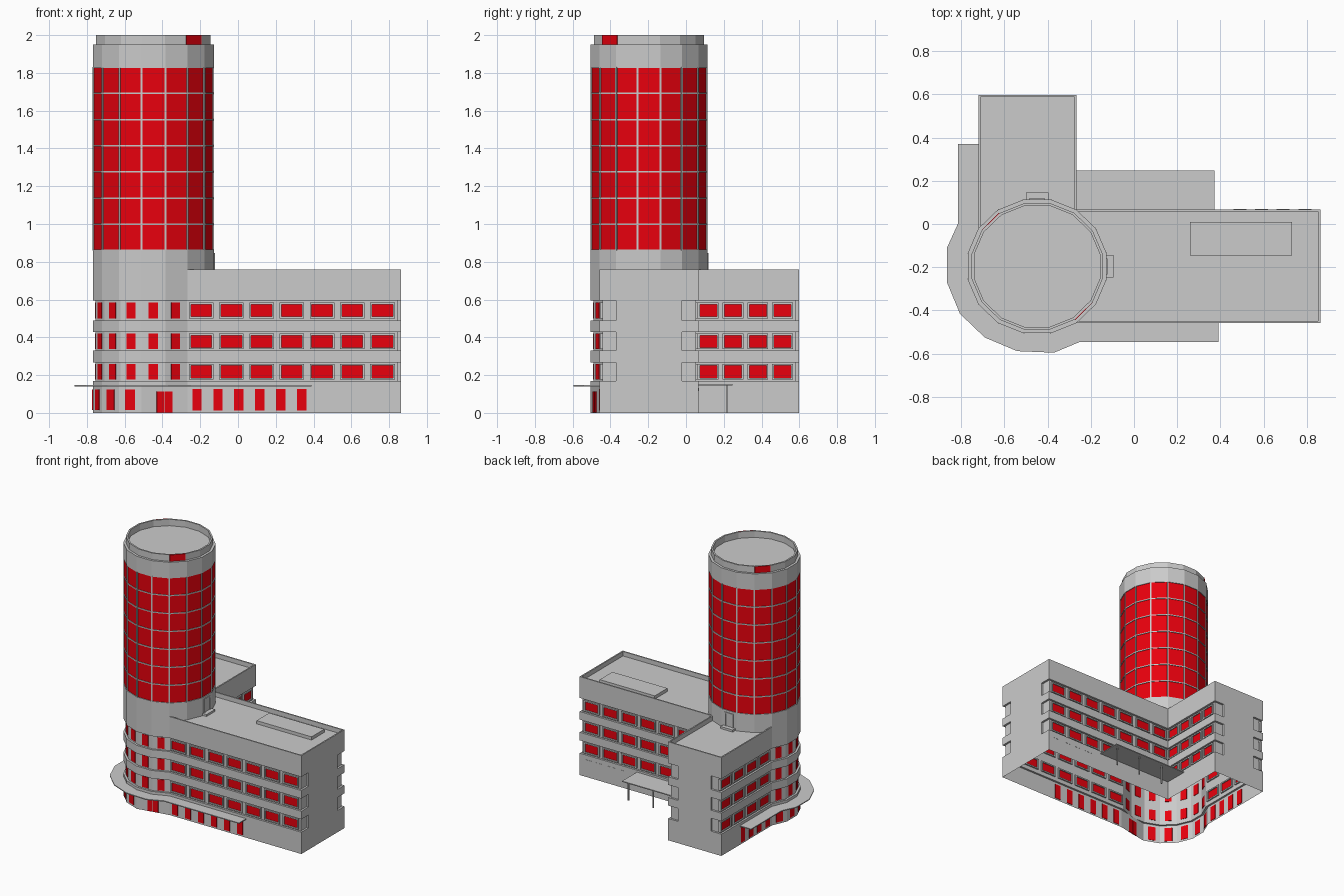
import bpy, bmesh
from math import sin, cos, radians, pi
from mathutils import Matrix, Vector

if "Cube" in bpy.data.objects:
    bpy.data.objects.remove(bpy.data.objects["Cube"])

red = bpy.data.materials.new("red_glass")
red.diffuse_color = (0.82, 0.0, 0.004, 1)
red.use_nodes = True
red.node_tree.nodes["Principled BSDF"].inputs["Base Color"].default_value = red.diffuse_color
CX, CY, R, N = -0.448, -0.196, 0.32, 16
SX, SY = 1.022, 0.985          # the tower is very slightly oval


def finish(name, bm, mat=None):
    bmesh.ops.recalc_face_normals(bm, faces=bm.faces)
    me = bpy.data.meshes.new(name)
    bm.to_mesh(me)
    bm.free()
    ob = bpy.data.objects.new(name, me)
    bpy.context.collection.objects.link(ob)
    if mat:
        me.materials.append(mat)
    return ob


def prisms(name, pts, spans, mat=None, bottom=False, top=False):
    """Upright walls along a closed outline, with optional caps"""
    bm = bmesh.new()
    for z0, z1 in spans:
        lo = [bm.verts.new((x, y, z0)) for x, y in pts]
        hi = [bm.verts.new((x, y, z1)) for x, y in pts]
        for i in range(len(pts)):
            j = (i + 1) % len(pts)
            bm.faces.new((lo[i], lo[j], hi[j], hi[i]))
        if bottom:
            bm.faces.new(lo[::-1])
        if top:
            bm.faces.new(hi)
    return finish(name, bm, mat)


def bands(name, outer, inner, spans, mat=None):
    """Closed rings of rectangular section between two outlines"""
    bm = bmesh.new()
    n = len(outer)
    for z0, z1 in spans:
        loops = [[bm.verts.new((x, y, z)) for x, y in pts]
                 for pts, z in ((outer, z0), (outer, z1), (inner, z1), (inner, z0))]
        for i in range(n):
            j = (i + 1) % n
            for k in range(4):
                a, b = loops[k], loops[(k + 1) % 4]
                bm.faces.new((a[i], a[j], b[j], b[i]))
    return finish(name, bm, mat)


def boxes(name, items, mat=None):
    """items: (x, y, z, width, depth, height, outward angle in degrees)"""
    bm = bmesh.new()
    for x, y, z, w, d, h, a in items:
        m = (Matrix.Translation((x, y, z)) @ Matrix.Rotation(radians(a + 90), 4, 'Z')
             @ Matrix.Diagonal((w, d, h, 1)))
        bmesh.ops.create_cube(bm, size=1, matrix=m)
    return finish(name, bm, mat)


def span_box(x0, x1, y0, y1, z0, z1):
    return ((x0 + x1) / 2, (y0 + y1) / 2, (z0 + z1) / 2, x1 - x0, y1 - y0, z1 - z0, -90)


def polar(r, deg):
    return (CX + SX * r * cos(radians(deg)), CY + SY * r * sin(radians(deg)))


def ring(r):
    return [polar(r, 11.25 + 22.5 * i) for i in range(N)]


def inset(pts, d):
    out = []
    for i, p in enumerate(pts):
        p = Vector(p)
        e1 = (p - Vector(pts[i - 1])).normalized()
        e2 = (Vector(pts[(i + 1) % len(pts)]) - p).normalized()
        n1, n2 = Vector((-e1.y, e1.x)), Vector((-e2.y, e2.x))
        out.append(tuple(p + (n1 + n2) * d / (1 + n1.dot(n2))))
    return out


# Footprint: two wings joined by the rounded tower corner
arc = [polar(R, 146.25 + 22.5 * k) for k in range(8)]
XL, YF = arc[0][0], arc[-1][1]
XR, YB, XI, YE = 0.862, 0.067, -0.265, 0.597
wings = [(XR, YF), (XR, YB), (XI, YB), (XI, YE), (XL, YE)]
outline = wings + arc
REC = 0.015
core = inset(outline, REC)

# Hollow body, open underneath; flat entrance facet on the ground floor
prisms("ground_floor", wings + arc[:6] + arc[7:], [(0, 0.145)])
prisms("recessed_core", core, [(0.16, 0.6)])
bands("spandrel_bands", outline, core, [(0.145, 0.168), (0.268, 0.33), (0.428, 0.49)])
prisms("upper_wall", outline, [(0.595, 0.725)], top=True)
bands("upper_wall_soffit", outline, core, [(0.595, 0.6)])
boxes("end_wall_panels", [span_box(XR - REC, XR, -0.37, -0.02, 0.16, 0.6),
                          span_box(-0.63, -0.35, YE - REC, YE, 0.16, 0.6)])

# Parapets along the wing edges
T = 0.01
boxes("wing_parapet", [span_box(arc[-1][0], XR, YF, YF + T, 0.72, 0.76),
                       span_box(XR - T, XR, YF + T, YB - T, 0.72, 0.76),
                       span_box(-0.28, XR, YB - T, YB, 0.72, 0.76),
                       span_box(XI - T, XI, YB, YE - T, 0.72, 0.76),
                       span_box(XL, XI, YE - T, YE, 0.72, 0.76),
                       span_box(XL, XL + T, arc[0][1], YE - T, 0.72, 0.76)])
boxes("roof_box", [span_box(0.26, 0.73, -0.145, 0.01, 0.725, 0.75)])

# Upper floor windows: red panes with raised frames
panes, frames = [], []
for z in (0.218, 0.379, 0.542):
    spots = []
    for k in range(7):
        x = -0.195 + 0.16 * k
        spots += [(x, YF + REC, 0.13, -90), (x, YB - REC, 0.13, 90)]
    for k in range(4):
        spots += [(XI - REC, 0.118 + 0.131 * k, 0.11, 0),
                  (XL + REC, 0.058 + 0.157 * k, 0.13, 180)]
    for x, y, w, a in spots:
        u = Vector((-sin(radians(a)), cos(radians(a))))
        panes.append((x, y, z, w - 0.01, 0.006, 0.068, a))
        for s in (-1, 1):
            frames.append((x, y, z + s * 0.037, w, 0.022, 0.01, a))
            frames.append((x + u.x * s * (w / 2 - 0.005), y + u.y * s * (w / 2 - 0.005),
                           z, 0.01, 0.022, 0.064, a))
    for k in range(7):
        a = 157.5 + 22.5 * k
        px, py = polar(R * cos(pi / N) - REC, a)
        panes.append((px, py, z, 0.05, 0.006, 0.084, a))
boxes("upper_window_panes", panes, red)
boxes("upper_window_frames", frames)

# Ground floor windows and entrance
shop = [(-0.217 + 0.111 * k, YF, 0.07, 0.05, 0.006, 0.115, -90) for k in range(6)]
shop += [(XL, 0.035 + 0.1 * k, 0.07, 0.05, 0.006, 0.115, 180) for k in range(4)]
for k in range(5):
    a = 157.5 + 22.5 * k
    shop.append((*polar(R * cos(pi / N), a), 0.07, 0.055, 0.006, 0.11, a))
boxes("ground_windows", shop, red)
DA = 281.25
dx, dy = polar(R * cos(pi / 8), DA)
ux, uy = -sin(radians(DA)), cos(radians(DA))
boxes("entrance_doors", [(dx + ux * s, dy + uy * s, 0.057, 0.04, 0.008, 0.11, DA)
                         for s in (-0.022, 0.022)], red)
boxes("rear_vents", [(0.79 - 0.1 * k, YB, 0.125, 0.06, 0.003, 0.016, 90) for k in range(4)])

# Canopies
prisms("front_canopy", [(XL, 0.37), (-0.815, 0.37), (-0.815, 0.0), (-0.865, -0.11),
                        (-0.865, -0.27), (-0.805, -0.415), (-0.69, -0.525), (-0.54, -0.588),
                        (-0.37, -0.595), (-0.25, -0.545), (0.39, -0.545), (0.39, YF)]
       + arc[::-1], [(0.14, 0.147)], bottom=True, top=True)
boxes("rear_canopy", [span_box(XI, 0.373, YB, 0.247, 0.146, 0.153)])
boxes("rear_canopy_posts", [(0.34 - 0.21 * k, 0.215, 0.074, 0.009, 0.009, 0.148, 90)
                            for k in range(3)])

# Tower shaft, glazing and mullions
Z0, Z1, ROWS = 0.86, 1.83, 7
prisms("tower_base", ring(R), [(0.725, Z0)])
prisms("tower_glass", ring(R - 0.005), [(Z0, Z1)], red)
step = (Z1 - Z0) / ROWS
bands("tower_horizontal_mullions", ring(R), ring(R - 0.005),
      [(Z0 + step * i - 0.004, Z0 + step * i + 0.004) for i in range(ROWS + 1)])
boxes("tower_vertical_mullions", [(*polar(R - 0.004, 11.25 + 22.5 * i), (Z0 + Z1) / 2,
                                   0.01, 0.008, Z1 - Z0, 11.25 + 22.5 * i) for i in range(N)])
prisms("tower_top_band", ring(R), [(Z1, 1.95)], top=True)

# Open crown ring on top of the tower
bands("tower_crown", ring(0.302), ring(0.29), [(1.95, 2.0)])
boxes("crown_panels", [(*polar(0.302 * cos(pi / N), a), 1.975, 0.112, 0.006, 0.05, a)
                       for a in (-45, 135)], red)

# Roof access doors with steps
doors = []
for a in (0, 90):
    c = R * cos(pi / N)
    ax, ay = cos(radians(a)), sin(radians(a))
    bx, by = polar(c, a)
    doors.append((bx + ax * 0.012, by + ay * 0.012, 0.733, 0.105, 0.04, 0.016, a))
    doors.append((bx, by, 0.842, 0.075, 0.01, 0.01, a))
    for s in (-0.033, 0.033):
        doors.append((bx - ay * s, by + ax * s, 0.79, 0.009, 0.01, 0.1, a))
boxes("roof_doors", doors)
